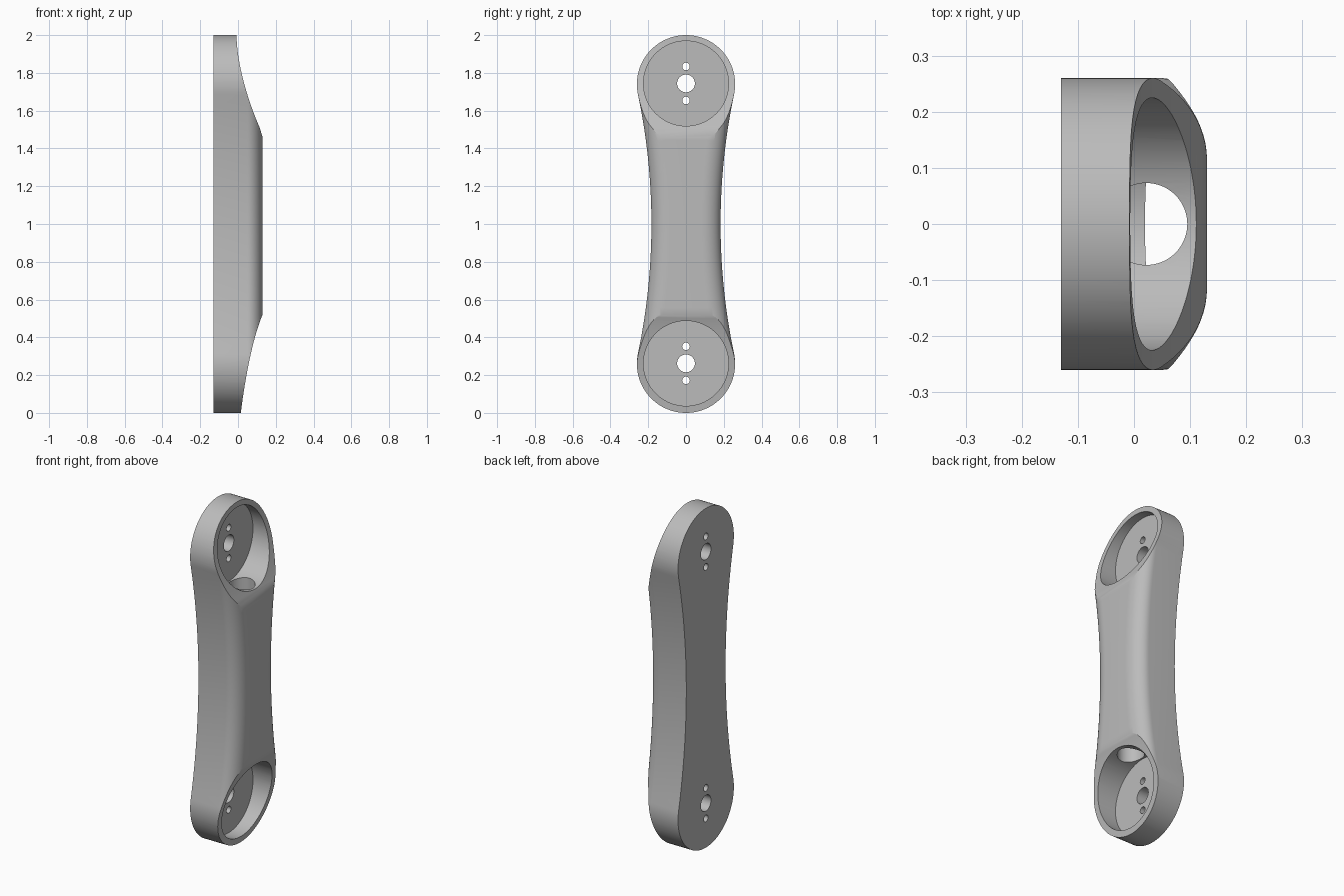
import bpy, bmesh
from math import sin, cos, pi, asin
from mathutils import Vector, Matrix
from mathutils.geometry import interpolate_bezier

if "Cube" in bpy.data.objects:
    bpy.data.objects.remove(bpy.data.objects["Cube"])

END_R, WAIST, REACH = 0.26, 0.183, 0.74      # end radius, half waist, centre to end axis
BACK, FRONT, FLOOR = -0.13, 0.13, -0.06      # x levels
WAIST_R = (REACH**2 + WAIST**2 - END_R**2) / (2 * (END_R - WAIST))
TILT = asin(REACH / (WAIST_R + END_R))       # tangent angle between end and waist arcs

grey = bpy.data.materials.new("plain grey")
grey.use_nodes = True
colour = (0.5, 0.5, 0.5, 1)
grey.diffuse_color = colour
grey.node_tree.nodes["Principled BSDF"].inputs["Base Color"].default_value = colour


def arc(y, z, r, start, end, n):
    steps = [start + (end - start) * i / n for i in range(n + 1)]
    return [(y + r * cos(t), z + r * sin(t)) for t in steps]


def outline(d):
    """Waisted link outline, moved inward by d."""
    r, w, c = END_R - d, WAIST_R + d, WAIST + WAIST_R
    return (arc(0, 1 + REACH, r, -TILT, pi + TILT, 64)
            + arc(-c, 1, w, TILT, -TILT, 32)[1:-1]
            + arc(0, 1 - REACH, r, pi - TILT, 2 * pi + TILT, 64)
            + arc(c, 1, w, pi + TILT, pi - TILT, 32)[1:-1])


def make_object(name, bm):
    bmesh.ops.recalc_face_normals(bm, faces=bm.faces)
    mesh = bpy.data.meshes.new(name)
    bm.to_mesh(mesh)
    bm.free()
    mesh.materials.append(grey)
    obj = bpy.data.objects.new(name, mesh)
    bpy.context.collection.objects.link(obj)
    return obj


def loft(name, rings):
    """Skin matching closed rings and cap both ends."""
    bm = bmesh.new()
    loops = [[bm.verts.new(p) for p in ring] for ring in rings]
    for a, b in zip(loops, loops[1:]):
        for i in range(len(a)):
            j = (i + 1) % len(a)
            bm.faces.new((a[i], a[j], b[j], b[i]))
    bm.faces.new(loops[0])
    bm.faces.new(loops[-1])
    return make_object(name, bm)


def cylinder(name, r, centre, length, axis, sides):
    bm = bmesh.new()
    turn = Vector((0, 0, 1)).rotation_difference(Vector(axis)).to_matrix().to_4x4()
    bmesh.ops.create_cone(bm, cap_ends=True, segments=sides, radius1=r, radius2=r,
                          depth=length, matrix=Matrix.Translation(centre) @ turn)
    return make_object(name, bm)


# Link body with rounded long edges
layers = [(BACK, 0)]
for k in range(13):
    t = pi / 2 * k / 12
    layers.append((0.05 + (FRONT - 0.05) * sin(t), 0.1 * (1 - cos(t))))
body = loft("link_body", [[(x, y, z) for y, z in outline(d)] for x, d in layers])

# Concave scoops that thin both ends
cutters = []
scoops = {"top_scoop": [(-0.008, 2), (-0.005, 1.82), (0.07, 1.61), (0.115, 1.51), (FRONT, 1.46)],
          "bottom_scoop": [(0.015, 0), (0.035, 0.17), (0.075, 0.38), (0.122, 0.5), (FRONT, 0.52)]}
for name, pts in scoops.items():
    p = [Vector((x, 0, z)) for x, z in pts]
    curve = interpolate_bezier(p[0], p[1], p[2], p[3], 28)
    beyond = p[0].z + (0.1 if p[0].z > 1 else -0.1)
    side = [(p[0].x, beyond)] + [(v.x, v.z) for v in curve]
    side += [pts[4], (0.15, pts[4][1] + (pts[4][1] - pts[3][1]) * 1.2), (0.4, pts[4][1]), (0.4, beyond)]
    cutters.append(loft(name, [[(x, y, z) for x, z in side] for y in (-0.4, 0.4)]))

# Round pockets and bolt holes at both ends
across = (1, 0, 0)
for end, z in (("top", 1 + REACH + 0.004), ("bottom", 1 - REACH + 0.002)):
    cutters.append(cylinder(end + "_pocket", 0.225, (FLOOR + 0.25, 0, z), 0.5, across, 96))
    cutters.append(cylinder(end + "_axle_hole", 0.047, (0, 0, z), 0.6, across, 40))
    for dz in (-0.09, 0.09):
        cutters.append(cylinder(end + "_bolt_hole", 0.02, (0, 0, z + dz), 0.6, across, 24))

# Long bore joining the two pockets
cutters.append(cylinder("long_bore", 0.073, (0.022, 0, 1), 2 * REACH, (0, 0, 1), 64))

bpy.context.view_layer.objects.active = body
for cutter in cutters:
    cutter.hide_render = True
    cut = body.modifiers.new(cutter.name, "BOOLEAN")
    cut.operation, cut.solver, cut.object = "DIFFERENCE", "EXACT", cutter
    bpy.ops.object.modifier_apply(modifier=cut.name)
for cutter in cutters:
    bpy.data.objects.remove(cutter)

# Smooth curved walls, crisp rims
bpy.ops.object.select_all(action="DESELECT")
body.select_set(True)
bpy.ops.object.shade_smooth_by_angle(angle=pi / 7)
